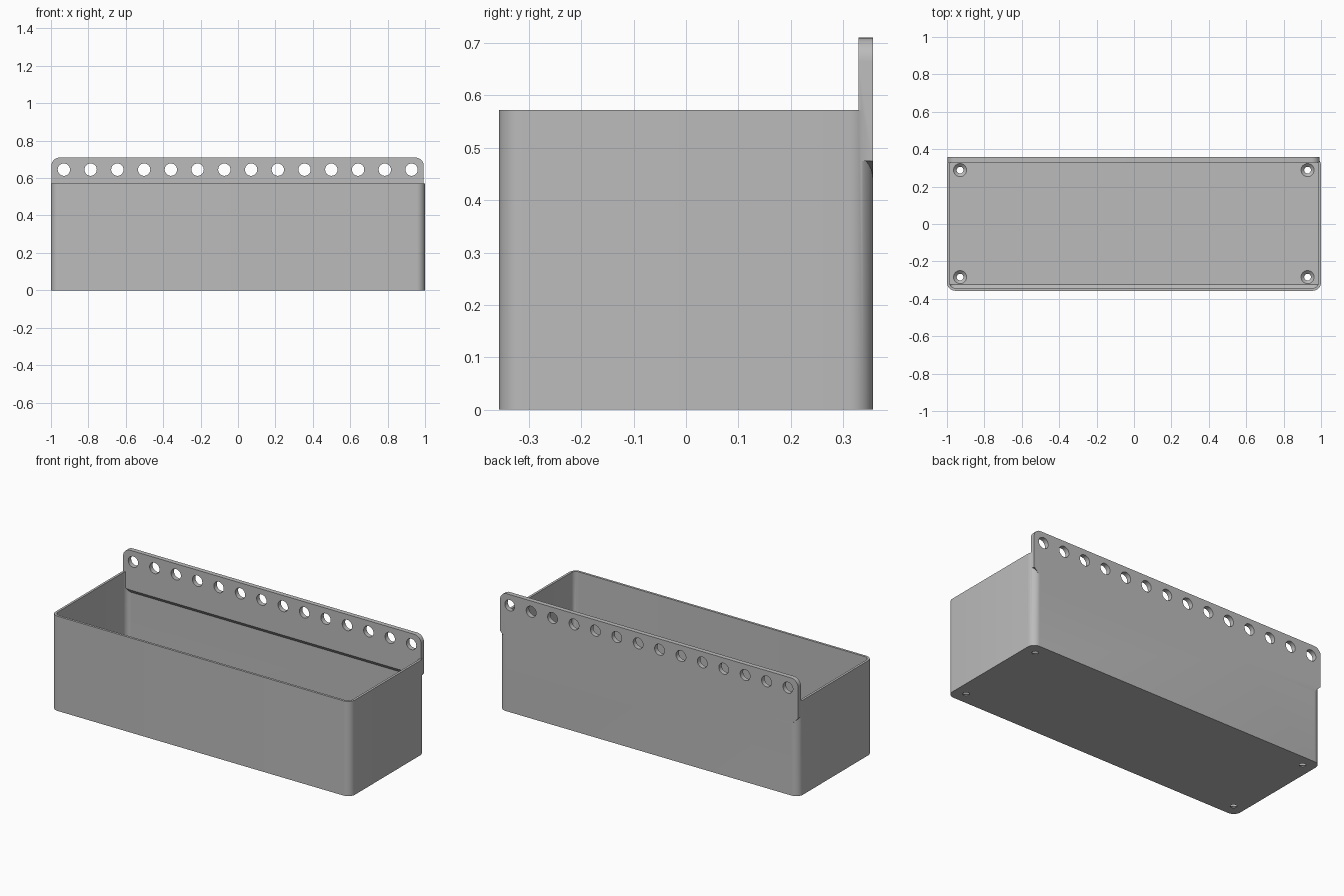
import bpy, bmesh
from math import pi, cos, sin

if "Cube" in bpy.data.objects:
    bpy.data.objects.remove(bpy.data.objects["Cube"], do_unlink=True)

GREY = (0.5, 0.5, 0.5, 1)
mat = bpy.data.materials.new("plain grey")
mat.use_nodes = True
mat.diffuse_color = GREY
mat.node_tree.nodes["Principled BSDF"].inputs["Base Color"].default_value = GREY

HALF_DEPTH, HEIGHT, WALL, FLOOR = 0.357, 0.572, 0.014, 0.02
PANEL_FRONT, PANEL_TOP = 0.329, 0.71


def arc(cx, cy, r, start, steps=8):
    """Quarter circle of points, counter-clockwise from the start angle."""
    angles = [start + pi / 2 * i / steps for i in range(steps + 1)]
    return [(cx + r * cos(a), cy + r * sin(a)) for a in angles]


def rounded(hx, hy, r):
    a, b = hx - r, hy - r
    return (arc(a, b, r, 0) + arc(-a, b, r, pi / 2)
            + arc(-a, -b, r, pi) + arc(a, -b, r, 1.5 * pi))


def loft(name, rings):
    """Solid skinned through rings of 3D points with equal counts."""
    bm = bmesh.new()
    loops = [[bm.verts.new(p) for p in ring] for ring in rings]
    n = len(loops[0])
    for low, high in zip(loops, loops[1:]):
        for i in range(n):
            j = (i + 1) % n
            bm.faces.new((low[i], low[j], high[j], high[i]))
    bm.faces.new(loops[0][::-1])
    bm.faces.new(loops[-1])
    bmesh.ops.recalc_face_normals(bm, faces=bm.faces[:])
    mesh = bpy.data.meshes.new(name)
    bm.to_mesh(mesh)
    bm.free()
    mesh.materials.append(mat)
    obj = bpy.data.objects.new(name, mesh)
    bpy.context.collection.objects.link(obj)
    return obj


def circle(r, n=32):
    return [(r * cos(2 * pi * i / n), r * sin(2 * pi * i / n)) for i in range(n)]


def combine(target, other, operation):
    """Apply a boolean and delete the helper."""
    mod = target.modifiers.new("boolean", 'BOOLEAN')
    mod.operation, mod.solver, mod.object = operation, 'EXACT', other
    bpy.context.view_layer.objects.active = target
    bpy.ops.object.modifier_apply(modifier=mod.name)
    bpy.data.objects.remove(other, do_unlink=True)


# Rounded outer tub
bin_body = loft("storage_bin", [[(x, y, z) for x, y in rounded(1, HALF_DEPTH, 0.045)]
                                for z in (0, HEIGHT)])

# Cavity, with a small slope along the foot of the front wall
inner = rounded(1 - WALL, HALF_DEPTH - WALL, 0.031)
foot = [(x, max(y, -0.323), FLOOR) for x, y in inner]
cavity = loft("cavity", [foot] + [[(x, y, z) for x, y in inner]
                                  for z in (FLOOR + 0.02, 1)])
combine(bin_body, cavity, 'DIFFERENCE')

# Back mounting panel, tapered at its lower edge
profile = (arc(0.948, PANEL_TOP - 0.045, 0.045, 0)
           + arc(-0.953, PANEL_TOP - 0.045, 0.045, pi / 2)
           + [(-0.998, 0.475), (-0.953, 0.43), (0.948, 0.43), (0.993, 0.475)])
panel = loft("panel", [[(x, PANEL_FRONT, max(z, 0.47)) for x, z in profile],
                       [(x, HALF_DEPTH, z) for x, z in profile]])
combine(bin_body, panel, 'UNION')

# Row of hanging holes
for i in range(14):
    hole = loft("hole", [[(-0.931 + 0.143 * i + u, y, 0.645 + v)
                          for u, v in circle(0.033)] for y in (0.2, 0.5)])
    combine(bin_body, hole, 'DIFFERENCE')

# Countersunk screw holes in the floor corners
for x in (-0.93, 0.928):
    for y in (-0.284, 0.288):
        sink = loft("screw_hole", [[(x + u, y + v, z) for u, v in circle(r)]
                    for r, z in ((0.018, -0.1), (0.018, 0.004), (0.035, FLOOR), (0.035, 0.03))])
        combine(bin_body, sink, 'DIFFERENCE')

# Smooth rounded corners, crisp edges
bpy.ops.object.select_all(action='DESELECT')
bin_body.select_set(True)
bpy.context.view_layer.objects.active = bin_body
bpy.ops.object.shade_smooth_by_angle(angle=pi / 6)
